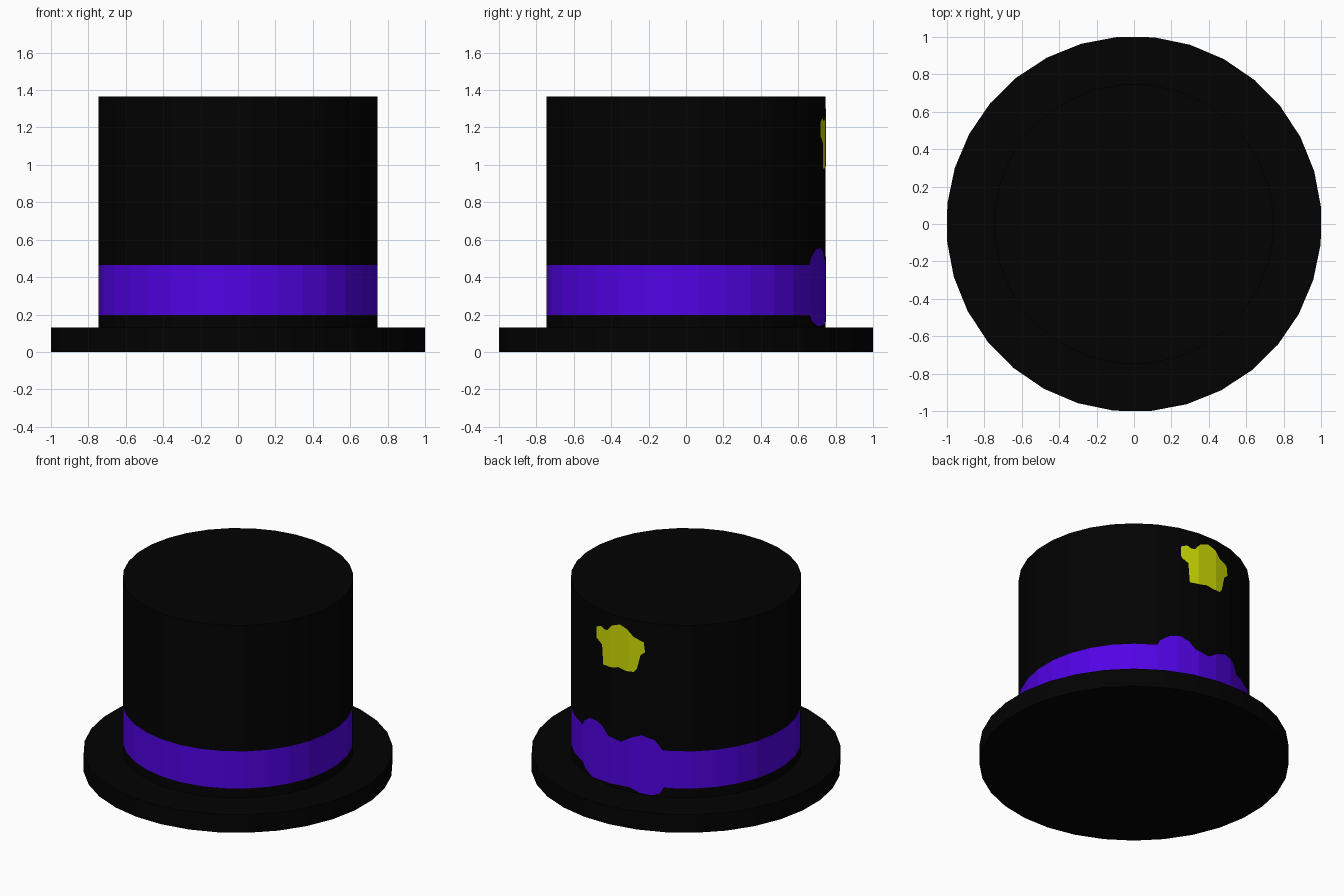
import bpy, bmesh, math

if "Cube" in bpy.data.objects:
    bpy.data.objects.remove(bpy.data.objects["Cube"])

SIDES = 32
STEP = math.tau / SIDES
OFFSET = math.radians(5.1)      # rotation of the polygonal cross-section
CROWN_R = 0.749
BRIM_R = 1.004
BRIM_Z = 0.13
TOP_Z = 1.366


def material(name, rgb):
    m = bpy.data.materials.new(name)
    m.diffuse_color = (*rgb, 1)
    m.use_nodes = True
    m.node_tree.nodes["Principled BSDF"].inputs["Base Color"].default_value = m.diffuse_color
    return m


BLACK = material("black felt", (0.0006, 0.0006, 0.0006))
PURPLE = material("purple ribbon", (0.082, 0.0008, 0.78))
YELLOW = material("yellow flower", (0.63, 0.74, 0.001))


def make_object(name, bm, mats):
    mesh = bpy.data.meshes.new(name)
    bm.to_mesh(mesh)
    bm.free()
    for m in mats:
        mesh.materials.append(m)
    ob = bpy.data.objects.new(name, mesh)
    bpy.context.collection.objects.link(ob)
    return ob


def lathe(name, profile, mats, rule):
    """Stack of rings (radius, z), capped at both ends, coloured by height."""
    bm = bmesh.new()
    rings = [[bm.verts.new((r * math.cos(OFFSET + i * STEP),
                            r * math.sin(OFFSET + i * STEP), z))
              for i in range(SIDES)] for r, z in profile]
    for lo, hi in zip(rings, rings[1:]):
        for i in range(SIDES):
            j = (i + 1) % SIDES
            bm.faces.new((lo[i], lo[j], hi[j], hi[i]))
    bm.faces.new(rings[0])
    bm.faces.new(rings[-1])
    for f in bm.faces:
        f.material_index = rule(f.calc_center_median().z)
    bmesh.ops.recalc_face_normals(bm, faces=bm.faces)
    return make_object(name, bm, mats)


def wrapped_patch(name, outline, mat, lift=0.0015):
    """Flat outline (degrees from the back, height) wrapped on the crown facets."""
    bm = bmesh.new()
    bm.faces.new([bm.verts.new((math.pi / 2 + math.radians(a), 0, z))
                  for a, z in outline])
    bmesh.ops.triangulate(bm, faces=bm.faces[:])
    for i in range(SIDES):      # cut along the crown's vertical edges
        bmesh.ops.bisect_plane(bm, geom=bm.verts[:] + bm.edges[:] + bm.faces[:],
                               plane_co=(OFFSET + i * STEP, 0, 0),
                               plane_no=(1, 0, 0))
    for v in bm.verts:
        t = v.co.x
        d = (t - OFFSET) % STEP - STEP / 2
        r = CROWN_R * math.cos(STEP / 2) / math.cos(d) + lift
        v.co = (r * math.cos(t), r * math.sin(t), v.co.z)
    for f in bm.faces:          # face outward
        f.normal_update()
        if f.normal.y < 0:
            f.normal_flip()
    return make_object(name, bm, [mat])


# Brim and crown as one shell, with the ribbon band coloured by height
lathe("hat", [(BRIM_R, 0), (BRIM_R, BRIM_Z), (CROWN_R, BRIM_Z), (CROWN_R, 0.198),
              (CROWN_R, 0.464), (CROWN_R, TOP_Z)],
      [BLACK, PURPLE], lambda z: 1 if 0.2 < z < 0.46 else 0)

# Bow on the back of the band
wrapped_patch("bow", [
    (-29, 0.21), (-28.5, 0.46), (-27, 0.50), (-21.8, 0.546), (-16, 0.557), (-11.4, 0.535),
    (-7.8, 0.488), (-4.5, 0.468), (0.5, 0.472), (5.8, 0.516), (12.4, 0.553), (19.3, 0.53),
    (22.4, 0.48), (24, 0.44), (24.5, 0.217), (22, 0.155), (17.8, 0.135), (11.4, 0.137),
    (5.8, 0.164), (-2, 0.188), (-11.4, 0.146), (-20, 0.138), (-25.7, 0.165)], PURPLE)

# Flower high on the back
wrapped_patch("flower", [
    (-15.8, 1.15), (-16, 1.23), (-12.5, 1.25), (-10, 1.235), (-8, 1.24), (-5, 1.285),
    (0, 1.31), (4.5, 1.29), (8, 1.245), (13.5, 1.22), (14.2, 1.15), (10.7, 1.115),
    (10.5, 1.06), (9.7, 1.02), (8, 0.995), (3.5, 0.99), (-1, 1.0), (-5, 0.985),
    (-11, 0.98), (-11.8, 1.12)], YELLOW)
